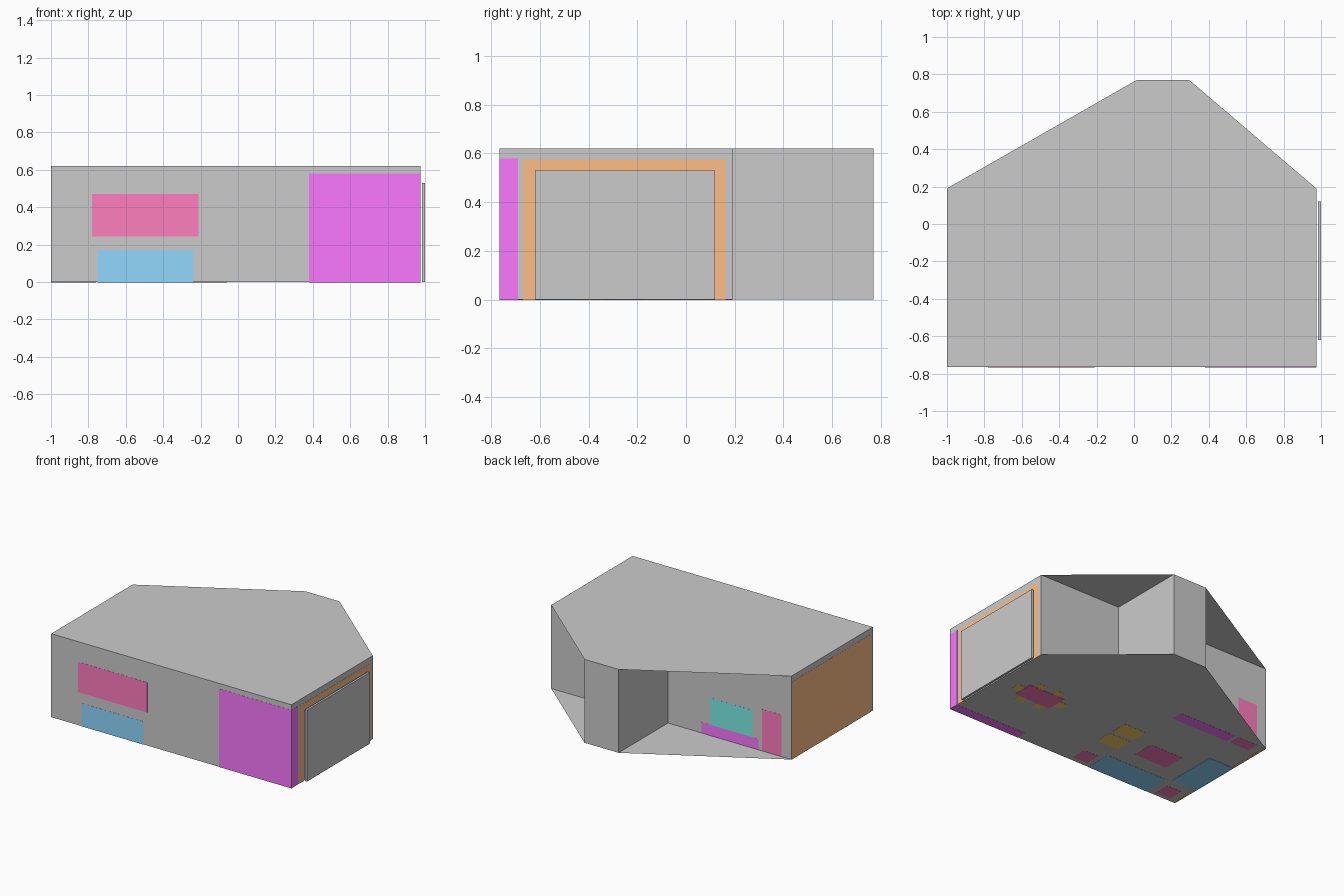
import bpy, bmesh

if "Cube" in bpy.data.objects:
    bpy.data.objects.remove(bpy.data.objects["Cube"])

E = 0.001   # furniture pokes this far through the shell so its colour shows cleanly
H = 0.62
COLORS = {
    "magenta": (.95, .19, 1), "crimson": (1, .21, .52), "blue": (.28, .69, 1),
    "orange": (1, .52, .24), "ochre": (1, .68, .15), "teal": (.2, .85, .8),
}
MATS = {}
for key, rgb in COLORS.items():
    MATS[key] = bpy.data.materials.new(key)
    MATS[key].diffuse_color = (*rgb, 1)


def finish(name, bm, color=None):
    me = bpy.data.meshes.new(name)
    bm.to_mesh(me)
    bm.free()
    ob = bpy.data.objects.new(name, me)
    bpy.context.collection.objects.link(ob)
    if color:
        me.materials.append(MATS[color])
    return ob


def boxes(name, color, *bounds):
    """One object from boxes given as (x0, x1, y0, y1, z0, z1)."""
    bm = bmesh.new()
    for x0, x1, y0, y1, z0, z1 in bounds:
        vs = bmesh.ops.create_cube(bm, size=1)["verts"]
        for v in vs:
            v.co = (x0 if v.co.x < 0 else x1, y0 if v.co.y < 0 else y1, z0 if v.co.z < 0 else z1)
    return finish(name, bm, color)


def sheet(name, pts, z):
    bm = bmesh.new()
    f = bm.faces.new([bm.verts.new((x, y, z)) for x, y in pts])
    if z == 0:
        f.normal_flip()
    return finish(name, bm)


# Shell: six-sided floor and ceiling sheets, walls stepping out into a narrow alcove
L, R, F, B, K = -1, .975, -.765, .19, .77
A0, A1 = .015, .295
hull = [(L, F), (R, F), (R, B), (A1, K), (A0, K), (L, B)]
sheet("floor", hull, 0)
sheet("ceiling", hull, H)
plan = [(L, F), (R, F), (R, B), (A1, B), (A1, K), (A0, K), (A0, B), (L, B)]
bm = bmesh.new()
low = [bm.verts.new((x, y, 0)) for x, y in plan]
top = [bm.verts.new((x, y, H)) for x, y in plan]
for i in range(len(plan)):
    j = (i + 1) % len(plan)
    bm.faces.new((low[i], low[j], top[j], top[i]))
finish("walls", bm)

# Wide doorway on the right: orange frame and a sliding panel just outside
y0, y1, t = -.67, .163, .05
boxes("door_frame", "orange",
      (.955, R + E, y0, y0 + t, -E, .575),
      (.955, R + E, y1 - t, y1, -E, .575),
      (.955, R + E, y0 + t, y1 - t, .53, .575))
boxes("sliding_panel", None, (.985, 1, -.62, .12, 0, .53))

# Panelled left wall
boxes("wall_panel", "orange", (L - E, -.985, -.75, B - .005, -E, .575))

# Kitchen cabinet in the front right corner
boxes("tall_cabinet", "magenta", (.38, R + E, F - E, -.69, -E, .58))

# Two sofas: seat, back and arms
boxes("front_sofa", "blue",
      (-.75, -.24, F - E, -.71, -E, .17), (-.75, -.24, -.71, -.56, -E, .08),
      (-.75, -.70, -.71, -.56, .08, .12), (-.29, -.24, -.71, -.56, .08, .12))
boxes("left_sofa", "blue",
      (L - E / 2, -.945, -.54, -.15, -E * 2, .17), (-.945, -.79, -.54, -.15, -E * 2, .08),
      (-.945, -.79, -.54, -.49, .08, .12), (-.945, -.79, -.20, -.15, .08, .12))

# Picture over the sofa
boxes("wall_picture", "crimson", (-.78, -.21, F - E, -.75, .245, .47))

# Low tables
for name, x, y, w, d, h in (("coffee_table", -.51, -.35, .27, .17, .08),
                            ("side_table_right", -.14, -.67, .12, .12, .1),
                            ("side_table_left", -.874, -.677, .12, .12, .1)):
    boxes(name, "crimson", (x - w / 2, x + w / 2, y - d / 2, y + d / 2, -E, h))

# Armchair pair facing the left sofa
for i, y in enumerate((-.39, -.23)):
    boxes(f"armchair_{i + 1}", "ochre",
          (-.24, -.10, y - .065, y + .065, -E, .08), (-.10, -.06, y - .065, y + .065, -E, .16))

# Media wall: low stand, screen and a tall narrow cabinet
boxes("media_stand", "magenta", (-.73, -.26, .10, B + E / 2, -E, .08))
boxes("screen", "teal", (-.68, -.33, .165, B + E / 2, .08, .28))
boxes("narrow_cabinet", "crimson", (-.92, -.76, .10, B + E, -E, .31))

# Dining table with six chairs
cx, cy = .62, -.25
boxes("dining_table", "crimson", (cx - .15, cx + .15, cy - .08, cy + .08, -E * 2, .15))
seats = [(sx * .075, sy * .1) for sx in (-1, 1) for sy in (-1, 1)] + [(-.18, 0), (.18, 0)]
for i, (dx, dy) in enumerate(seats):
    x, y = cx + dx, cy + dy
    boxes(f"dining_chair_{i + 1}", "ochre", (x - .035, x + .035, y - .035, y + .035, -E, .09))

for m in bpy.data.materials:
    if m.users and not m.is_grease_pencil:
        m.use_nodes = True
        m.node_tree.nodes["Principled BSDF"].inputs["Base Color"].default_value = m.diffuse_color
